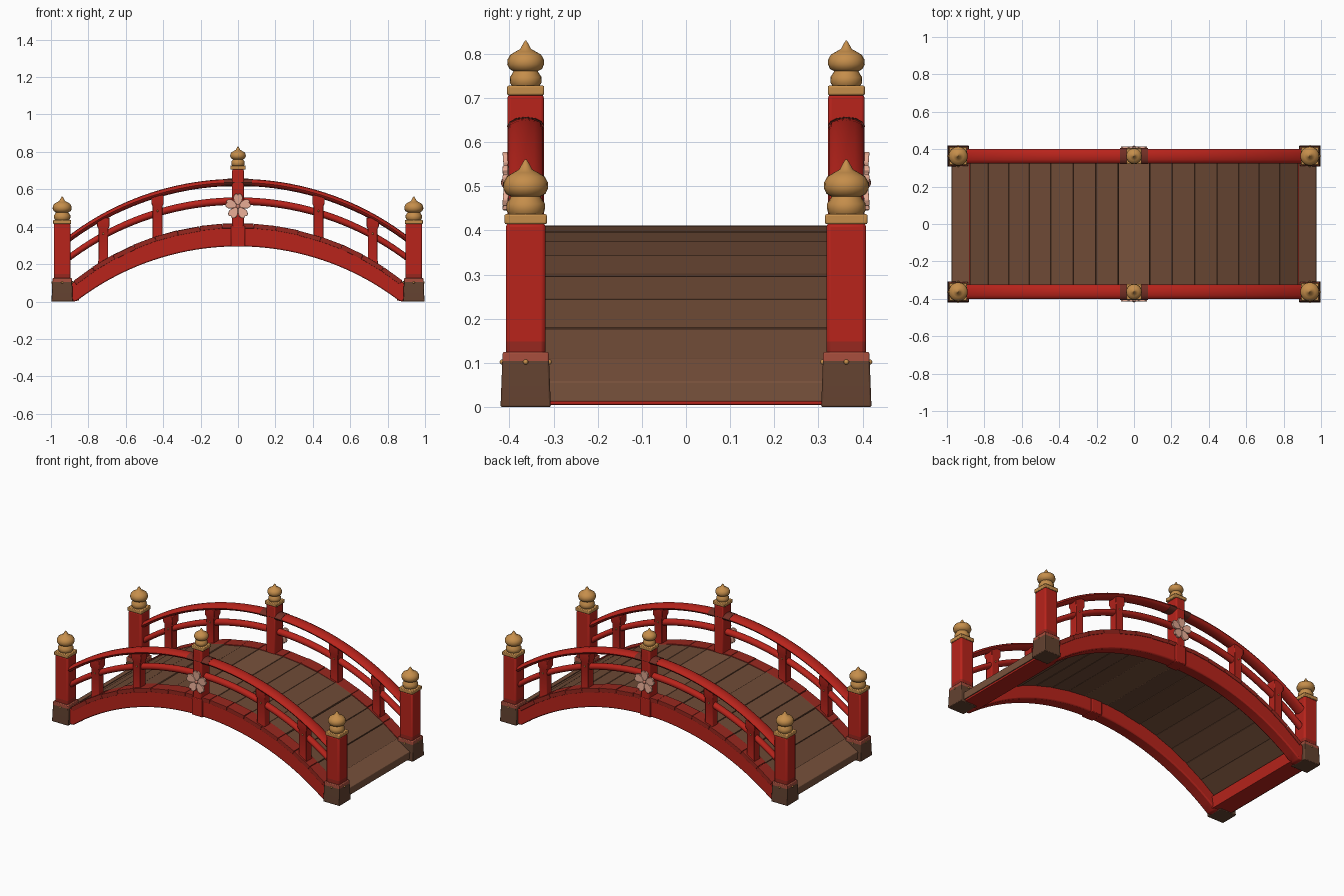
import bpy, bmesh, math, random
from mathutils import Matrix, Vector

random.seed(4)
cube = bpy.data.objects.get("Cube")
if cube:
    bpy.data.objects.remove(cube, do_unlink=True)


def material(name, rgb):
    m = bpy.data.materials.new(name)
    m.use_nodes = True
    m.diffuse_color = (*rgb, 1)
    bsdf = m.node_tree.nodes["Principled BSDF"]
    bsdf.inputs["Base Color"].default_value = (*rgb, 1)
    bsdf.inputs["Roughness"].default_value = 0.7
    return m


RED = material("red paint", (0.48, 0.017, 0.011))
SHADE = material("worn dark red", (0.31, 0.020, 0.013))
LACQUER = material("dark lacquer", (0.17, 0.028, 0.018))
FADED = material("faded red", (0.38, 0.075, 0.045))
PALE = material("pale deck wood", (0.19, 0.084, 0.045))
WOOD = material("deck wood", (0.155, 0.068, 0.036))
DARK = material("weathered wood", (0.125, 0.054, 0.029))
GOLD = material("brass", (0.56, 0.27, 0.070))
PINK = material("blossom pink", (0.85, 0.44, 0.32))
ROSE = material("blossom centre", (0.56, 0.20, 0.14))

POST_Y = 0.363


def finish(name, bm, *mats, bevel=0, smooth=True):
    bmesh.ops.recalc_face_normals(bm, faces=bm.faces)
    mesh = bpy.data.meshes.new(name)
    bm.to_mesh(mesh)
    bm.free()
    ob = bpy.data.objects.new(name, mesh)
    bpy.context.collection.objects.link(ob)
    for m in mats:
        mesh.materials.append(m)
    if bevel:
        mod = ob.modifiers.new("Bevel", 'BEVEL')
        mod.width = bevel
        mod.segments = 2
    if smooth:
        bpy.ops.object.select_all(action='DESELECT')
        ob.select_set(True)
        bpy.context.view_layer.objects.active = ob
        bpy.ops.object.shade_smooth_by_angle(angle=math.radians(40))
    return ob


def loft(bm, rings):
    """Skin closed rings of points and cap both ends."""
    loops = [[bm.verts.new(p) for p in ring] for ring in rings]
    n = len(loops[0])
    for a, b in zip(loops, loops[1:]):
        for i in range(n):
            bm.faces.new((a[i], a[(i + 1) % n], b[(i + 1) % n], b[i]))
    bm.faces.new(loops[0])
    bm.faces.new(loops[-1])


def arch(x, radius):
    """Drop below the crown of a circular arch."""
    return radius - math.sqrt(radius * radius - x * x)


def sweep(name, mat, section, half, radius, steps=40, bevel=0):
    """Carry a (y, z) section along the arch, stopping at the ground."""
    bm = bmesh.new()
    xs = [half * (2 * i / steps - 1) for i in range(steps + 1)]
    loft(bm, [[(x, y, max(0, z - arch(x, radius))) for y, z in section] for x in xs])
    return finish(name, bm, mat, bevel=bevel)


def board(name, mat, ring, y0, y1, bevel=0.003):
    """Extrude an (x, z) outline across the bridge."""
    bm = bmesh.new()
    loft(bm, [[(x, y, z) for x, z in ring] for y in (y0, y1)])
    return finish(name, bm, mat, bevel=bevel, smooth=False)


def slab(name, mat, x0, x1, top, thick, y0, y1, bevel=0.003):
    """A board lying on the arch between x0 and x1."""
    a = Vector((x0, top - arch(x0, 1.42)))
    b = Vector((x1, top - arch(x1, 1.42)))
    down = Vector(((b - a).y, -(b - a).x)).normalized() * thick
    return board(name, mat, [a, b, b + down, a + down], y0, y1, bevel)


def pillar(name, x, y, levels, *mats, bevel=0.004, split=None):
    """Rectangular post from (half x, half y, z) levels."""
    bm = bmesh.new()
    loft(bm, [[(x + sx * hx, y + sy * hy, z) for sx, sy in
               ((-1, -1), (1, -1), (1, 1), (-1, 1))] for hx, hy, z in levels])
    if split:
        for f in bm.faces:
            f.material_index = int(f.calc_center_median().z > split)
    return finish(name, bm, *mats, bevel=bevel)


def oval(y, z, ry, rz, n=12):
    return [(y + ry * math.cos(2 * math.pi * i / n), z + rz * math.sin(2 * math.pi * i / n))
            for i in range(n)]


def finial(name, x, y, z, scale):
    """Onion-shaped turned cap."""
    profile = [(.038, 0), (.043, .008), (.044, .024), (.036, .036), (.034, .041), (.045, .047),
               (.051, .060), (.050, .073), (.043, .086), (.028, .095), (.015, .102),
               (.010, .112), (.002, .125)]
    bm = bmesh.new()
    n = 20
    loft(bm, [[(x + r * scale * math.cos(2 * math.pi * i / n),
                y + r * scale * math.sin(2 * math.pi * i / n), z + h * scale)
               for i in range(n)] for r, h in profile])
    return finish(name, bm, GOLD)


def ball(name, mat, centre, scale):
    bm = bmesh.new()
    bmesh.ops.create_uvsphere(bm, u_segments=10, v_segments=6, radius=1, matrix=
                              Matrix.Translation(centre) @ Matrix.Diagonal((*scale, 1)))
    return finish(name, bm, mat)


def blossom(name, side):
    """Five notched petals on the outer face of the middle post."""
    half = [(.004, .006), (.020, .028), (.026, .046), (.020, .063), (.008, .070)]
    outline = half + [(0, .062)] + [(-x, z) for x, z in reversed(half)]
    bm = bmesh.new()
    for k in range(5):
        c, s = math.cos(k * math.tau / 5), math.sin(k * math.tau / 5)
        loft(bm, [[(x * c + z * s, side * (y + .08 * z), .508 + z * c - x * s)
                   for x, z in outline] for y in (.398, .410)])
    finish(name + "_petals", bm, PINK, bevel=0.002)
    ball(name + "_centre", ROSE, (0, side * .412, .508), (.011, .007, .011))


# Deck boards, one wide crown board and seven on each side
edges = [.085, .205, .325, .445, .56, .67, .78, .88]
spans = [(-edges[0], edges[0])]
for a, b in zip(edges, edges[1:]):
    spans += [(a, b), (-b, -a)]
for i, (a, b) in enumerate(spans):
    lift = random.uniform(-.004, .003)
    slab(f"deck_board_{i}", WOOD if i else PALE, a + .001, b - .001,
         .415 + lift, .035, -.328, .328)

# Flatter landing boards on broad red sills at both ends
landing = [(.88, .112), (.975, .058), (.975, .012), (.88, .055)]
sill = [(.84, .075), (.88, .075), (.965, .025), (.965, .005), (.85, .005)]
for sx in (-1, 1):
    board("landing_board", PALE, [(sx * x, z) for x, z in landing], -.328, .328)
    board("landing_sill", RED, [(sx * x, z) for x, z in sill], -.34, .34)

for sy, side in ((-1, "front"), (1, "back")):
    y = sy * POST_Y
    # Side girder with segmented edge trim
    girder = [(y + dy, z) for dy, z in ((-.036, .295), (.036, .295), (.036, .408), (-.036, .408))]
    sweep(side + "_girder", RED, girder, .91, 1.42, bevel=.007)
    for i, (a, b) in enumerate(spans):
        slab(f"{side}_edge_trim_{i}", SHADE, a + .001, b - .001,
             .417 + random.uniform(-.002, .002), .025, y - .039, y + .039, .002)

    # Handrail, crown sleeve and middle rail
    sweep(side + "_handrail", RED, oval(y, .637, .039, .019), .93, 1.5)
    sweep(side + "_handrail_sleeve", LACQUER, oval(y, .637, .042, .0205), .075, 1.5, steps=8)
    sweep(side + "_middle_rail", RED, oval(y, .537, .022, .020), .93, 1.5)

    # Balusters with flared heads
    for x in (-.72, -.43, .43, .72):
        top = .632 - arch(x, 1.5)
        foot = .395 - arch(x, 1.42)
        pillar(side + "_baluster", x, y,
               [(.029, .029, foot), (.026, .026, foot + .03), (.026, .026, top - .06),
                (.033, .031, top - .045), (.033, .031, top)], RED, bevel=.003)
        for out in (-1, 1):
            ball("baluster_stud", GOLD, (x, y + out * .027, top - .085), (.005, .004, .005))

    # Middle post with finial and blossom
    pillar(side + "_middle_post", 0, y, [(.031, .041, .39), (.031, .041, .708)], RED, bevel=.007)
    pillar(side + "_middle_post_foot", 0, y, [(.037, .043, .293), (.037, .043, .405)], RED)
    pillar(side + "_middle_post_band", 0, y, [(.041, .042, .706), (.041, .042, .728)], GOLD)
    finial(side + "_middle_finial", 0, y, .727, .82)
    blossom(side + "_blossom", sy)

    # End posts with weathered shoes, studs and finials
    for sx in (-1, 1):
        x = sx * .94
        pillar(side + "_end_post", x, y,
               [(.045, .045, .10), (.045, .045, .148), (.045, .045, .417)],
               SHADE, RED, bevel=.009, split=.2)
        pillar(side + "_post_shoe", x, y,
               [(.057, .057, 0), (.053, .053, .104), (.052, .052, .125)],
               DARK, FADED, bevel=.004, split=.108)
        pillar(side + "_end_post_band", x, y, [(.048, .048, .414), (.048, .048, .437)], GOLD)
        finial(side + "_end_finial", x, y, .436, 1.0)
        for dx, dy in ((1, 0), (-1, 0), (0, 1), (0, -1)):
            ball("shoe_stud", GOLD, (x + dx * .053, y + dy * .053, .102), (.006, .006, .006))
